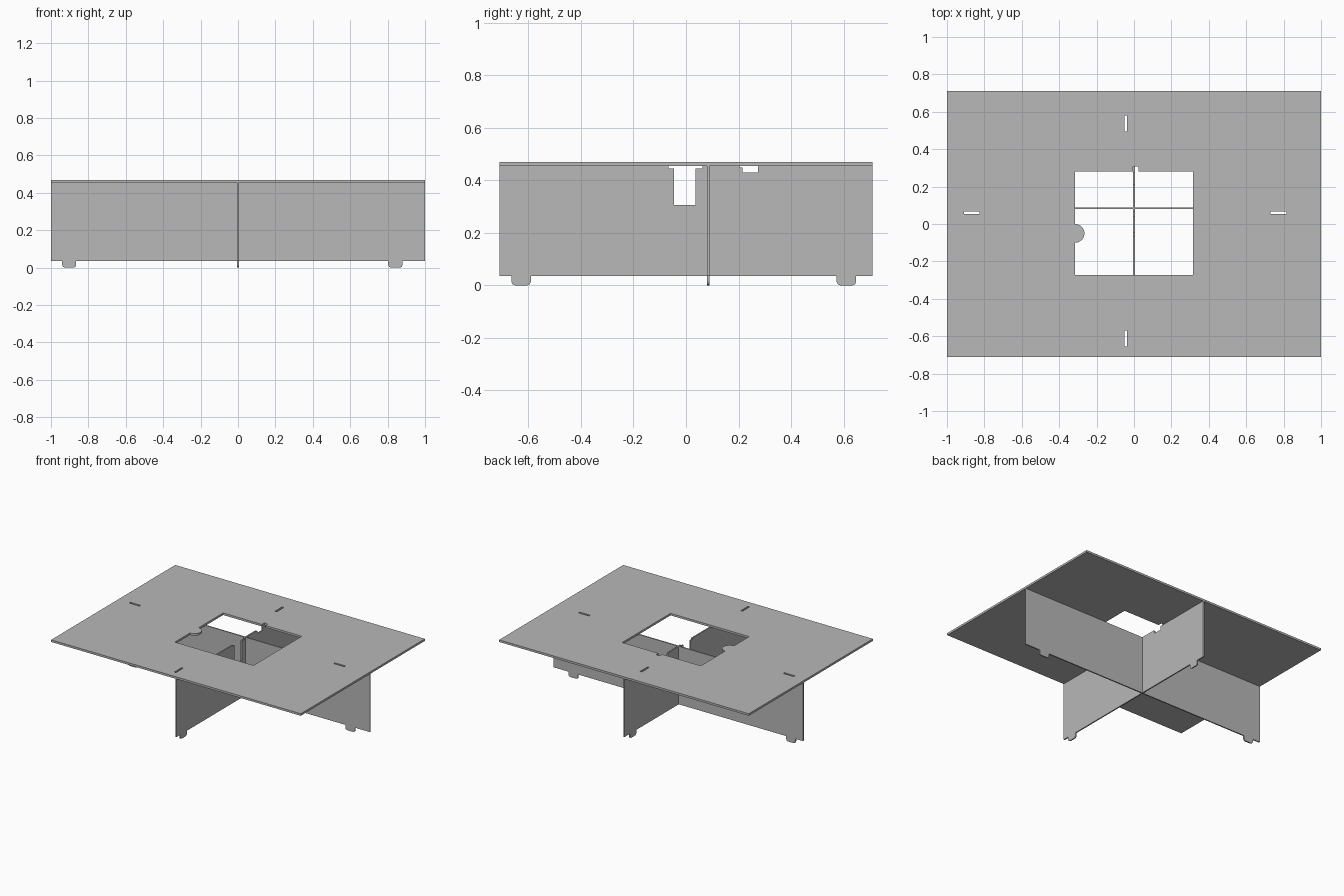
import bpy
from math import pi, sin, cos
from mathutils import Matrix

cube = bpy.data.objects.get("Cube")
if cube:
    bpy.data.objects.remove(cube, do_unlink=True)

GREY = (0.48, 0.48, 0.48, 1)
mat = bpy.data.materials.new("sheet grey")
mat.use_nodes = True
mat.diffuse_color = GREY
mat.node_tree.nodes["Principled BSDF"].inputs["Base Color"].default_value = GREY

T = 0.009                 # leg sheet thickness
HALF_X, HALF_Y = 1.0, 0.71
UNDER, TOP = 0.455, 0.47  # table top faces
EDGE = 0.035              # bottom edge of the leg sheets
LEG_X, LEG_Y = 0, 0.085   # where the two leg sheets cross
MID = 0.25                # height where the halving slots meet


def rect(x0, x1, y0, y1):
    return [(x0, y0), (x1, y0), (x1, y1), (x0, y1)]


def sheet(name, outlines, thickness, matrix):
    """Cut sheet: first outline is the border, the others are holes."""
    curve = bpy.data.curves.new(name, "CURVE")
    curve.dimensions = "2D"
    curve.fill_mode = "BOTH"
    curve.extrude = thickness / 2
    for points in outlines:
        spline = curve.splines.new("POLY")
        spline.points.add(len(points) - 1)
        for p, (x, y) in zip(spline.points, points):
            p.co = (x, y, 0, 1)
        spline.use_cyclic_u = True
    temp = bpy.data.objects.new(name + " outline", curve)
    bpy.context.collection.objects.link(temp)
    graph = bpy.context.evaluated_depsgraph_get()
    mesh = bpy.data.meshes.new_from_object(temp.evaluated_get(graph))
    bpy.data.objects.remove(temp, do_unlink=True)
    mesh.name = name
    mesh.transform(matrix)
    mesh.materials.clear()
    mesh.materials.append(mat)
    for face in mesh.polygons:
        face.use_smooth = False
        face.material_index = 0
    obj = bpy.data.objects.new(name, mesh)
    bpy.context.collection.objects.link(obj)


def foot(a, b):
    """Foot below the bottom edge, with rounded lower corners."""
    r = 0.015
    left = [(a + r - r * cos(t), r - r * sin(t)) for t in (0, pi / 4, pi / 2)]
    right = [(b - r + r * sin(t), r - r * cos(t)) for t in (0, pi / 4, pi / 2)]
    return [(a, EDGE)] + left + right + [(b, EDGE)]


# Table top: square opening with a round tab and a small notch, plus four slots
tab = [(-0.315 + 0.05 * sin(t), -0.05 + 0.05 * cos(t))
       for t in (pi * i / 16 for i in range(17))]
opening = tab + [(-0.315, -0.273), (0.315, -0.273), (0.315, 0.28),
                 (0.025, 0.28), (0.025, 0.308), (-0.005, 0.308),
                 (-0.005, 0.28), (-0.315, 0.28)]
slots = [rect(x, x + 0.085, 0.053, 0.067) for x in (-0.91, 0.73)]
slots += [rect(-0.052, -0.038, y, y + 0.085) for y in (-0.655, 0.495)]
sheet("table_top", [rect(-HALF_X, HALF_X, -HALF_Y, HALF_Y), opening] + slots,
      TOP - UNDER, Matrix.Translation((0, 0, (TOP + UNDER) / 2)))

# Long leg sheet: halving slot open at the top
h = T / 2
long_leg = ([(-HALF_X, EDGE)] + foot(-0.94, -0.865) + foot(0.803, 0.88)
            + [(HALF_X, EDGE), (HALF_X, UNDER), (LEG_X + h, UNDER),
               (LEG_X + h, MID), (LEG_X - h, MID), (LEG_X - h, UNDER),
               (-HALF_X, UNDER)])
upright = Matrix.Rotation(pi / 2, 4, "X")
sheet("long_leg_sheet", [long_leg], T, Matrix.Translation((0, LEG_Y, 0)) @ upright)

# Cross leg sheet: halving slot open at the bottom, stepped notches at the top
cross_leg = ([(-HALF_Y, EDGE)] + foot(-0.665, -0.59)
             + [(LEG_Y - h, EDGE), (LEG_Y - h, MID),
                (LEG_Y + h, MID), (LEG_Y + h, EDGE)]
             + foot(0.573, 0.648) + [(HALF_Y, EDGE), (HALF_Y, UNDER)]
             + [(0.275, UNDER), (0.275, 0.43), (0.215, 0.43), (0.215, 0.449),
                (0.203, 0.449), (0.203, UNDER)]
             + [(0.063, UNDER), (0.063, 0.445), (0.037, 0.445), (0.037, 0.305),
                (-0.045, 0.305), (-0.045, 0.445), (-0.066, 0.445),
                (-0.066, UNDER), (-HALF_Y, UNDER)])
sheet("cross_leg_sheet", [cross_leg], T,
      Matrix.Translation((LEG_X, 0, 0)) @ Matrix.Rotation(pi / 2, 4, "Z") @ upright)

# Bottom rib where the two sheets cross, reaching the ground
sheet("crossing_foot", [rect(LEG_X - h, LEG_X + h, LEG_Y - h, LEG_Y + h)],
      MID - EDGE, Matrix.Translation((0, 0, (MID + EDGE) / 2)))
